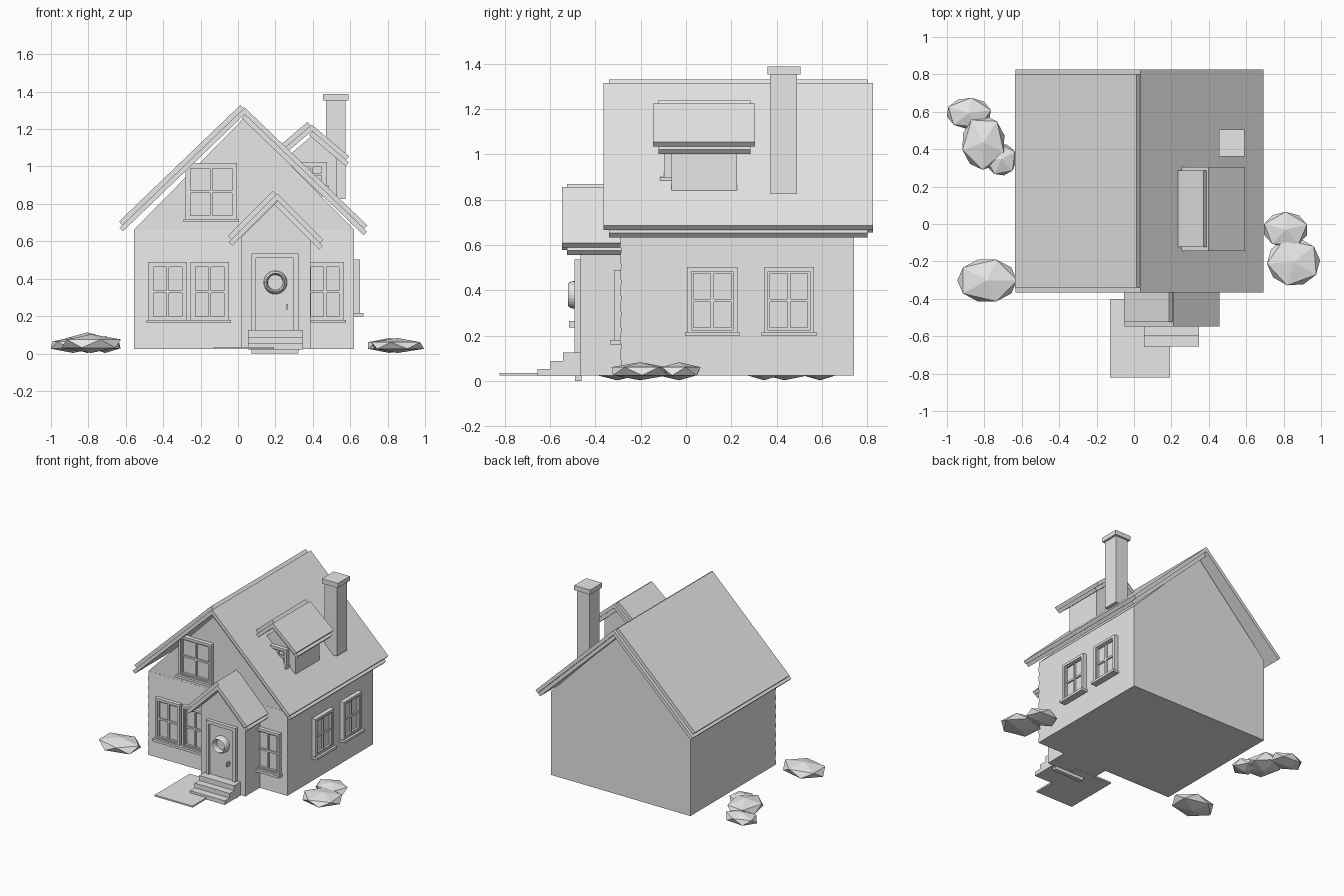
import bpy, bmesh, math
from mathutils import Matrix, Vector

cube = bpy.data.objects.get("Cube")
if cube:
    bpy.data.objects.remove(cube, do_unlink=True)

# One plain clay colour for everything
clay = bpy.data.materials.new("plain_grey")
clay.use_nodes = True
grey = (0.8, 0.8, 0.8, 1)
clay.diffuse_color = grey
clay.node_tree.nodes["Principled BSDF"].inputs["Base Color"].default_value = grey


def finish(name, bm):
    bmesh.ops.recalc_face_normals(bm, faces=bm.faces)
    mesh = bpy.data.meshes.new(name)
    bm.to_mesh(mesh)
    bm.free()
    mesh.materials.append(clay)
    obj = bpy.data.objects.new(name, mesh)
    bpy.context.collection.objects.link(obj)
    return obj


def add_box(bm, x0, x1, y0, y1, z0, z1):
    size = Matrix.Diagonal((x1 - x0, y1 - y0, z1 - z0, 1))
    place = Matrix.Translation(((x0 + x1) / 2, (y0 + y1) / 2, (z0 + z1) / 2))
    bmesh.ops.create_cube(bm, size=1, matrix=place @ size)


def box(name, *bounds):
    bm = bmesh.new()
    add_box(bm, *bounds)
    return finish(name, bm)


def prism(name, profile, y0, y1):
    """Extrude an (x, z) profile from y0 to y1."""
    bm = bmesh.new()
    face = bm.faces.new([bm.verts.new((x, y0, z)) for x, z in profile])
    out = bmesh.ops.extrude_face_region(bm, geom=[face])
    verts = [v for v in out["geom"] if isinstance(v, bmesh.types.BMVert)]
    bmesh.ops.translate(bm, verts=verts, vec=(0, y1 - y0, 0))
    return finish(name, bm)


def gable_walls(name, x0, x1, y0, y1, bottom, eave, apex):
    mid = (x0 + x1) / 2
    prism(name, [(x0, bottom), (x1, bottom), (x1, eave), (mid, apex), (x0, eave)], y0, y1)


def roof(name, cx, eave_x, eave_z, slope, y0, y1, inset0, inset1):
    """Two layered pitches; the narrow layer is on top on one side, below on the other."""
    thick, lip = 0.026, 0.021
    angle = math.atan(slope)
    c, s = math.cos(angle), math.sin(angle)
    narrow, wide = (y0 + inset0, y1 - inset1), (y0, y1)
    half = eave_x - cx
    pitches = (
        ("right", 1, eave_z, (wide, narrow), (cx + 0.01, cx + 0.01)),
        ("left", -1, eave_z + 0.021, (narrow, wide), (cx - 0.015, cx + 0.008)),
    )
    for label, side, z, spans, ends in pitches:
        up, down = Vector((-side * c, s)), Vector((-side * s, -c))
        corner = Vector((cx + side * half, z))
        for layer, span, end in zip(("upper", "lower"), spans, ends):
            top = corner + up * (abs(end - corner.x) / c)
            quad = [corner, top, top + down * thick, corner + down * thick]
            prism(f"{name}_{label}_{layer}", quad, *span)
            corner = corner + down * thick - up * lip


def window(name, u0, u1, z0, z1, wall, facing="front", sill=True):
    """Framed four-pane window with a sill, on the front or on the +x side wall."""
    bm = bmesh.new()

    def bar(a, b, depth, low, high):
        if facing == "front":
            add_box(bm, a, b, wall - depth, wall + 0.01, low, high)
        else:
            add_box(bm, wall - 0.01, wall + depth, a, b, low, high)

    w = 0.019
    mid, zm = (u0 + u1) / 2, (z0 + z1) / 2
    # outer casing, then the thinner sash inside it
    for inset, width, depth in ((0, w, 0.032), (w, 0.009, 0.024)):
        a, b, low, high = u0 + inset, u1 - inset, z0 + inset, z1 - inset
        bar(a, a + width, depth, low, high)
        bar(b - width, b, depth, low, high)
        bar(a + width, b - width, depth, low, low + width)
        bar(a + width, b - width, depth, high - width, high)
    # glazing bars and glass
    bar(mid - 0.007, mid + 0.007, 0.02, z0 + w, z1 - w)
    bar(u0 + w, u1 - w, 0.019, zm - 0.007, zm + 0.007)
    bar(u0 + w, u1 - w, 0.008, z0 + w, z1 - w)
    if sill:
        bar(u0 - 0.01, u1 + 0.01, 0.05, z0 - 0.008, z0 + 0.01)
    return finish(name, bm)


# House body
gable_walls("house_walls", -0.555, 0.62, -0.285, 0.74, 0.025, 0.663, 1.26)
roof("main_roof", 0.028, 0.692, 0.685, 0.96, -0.365, 0.825, 0.025, 0.025)

# Clapboards across the lower front wall
bm = bmesh.new()
rows = 9
step = (0.66 - 0.025) / rows
for i in range(rows):
    z = 0.025 + i * step
    ring = [(-0.284, z), (-0.291, z), (-0.286, z + step), (-0.284, z + step)]
    ends = [[bm.verts.new((x, y, h)) for y, h in ring] for x in (-0.555, 0.62)]
    bm.faces.new(ends[0])
    bm.faces.new(ends[1])
    for j in range(4):
        k = (j + 1) % 4
        bm.faces.new((ends[0][j], ends[0][k], ends[1][k], ends[1][j]))
finish("front_clapboards", bm)

# Porch
gable_walls("porch_walls", 0.015, 0.388, -0.465, -0.25, 0.025, 0.62, 0.805)
roof("porch_roof", 0.202, 0.457, 0.608, 1.0, -0.548, -0.25, 0.023, 0)

# Dormer
gable_walls("dormer_walls", 0.25, 0.53, -0.065, 0.225, 0.84, 1.04, 1.16)
roof("dormer_roof", 0.387, 0.594, 1.054, 0.85, -0.145, 0.305, 0.023, 0.02)
window("dormer_window", 0.315, 0.475, 0.89, 1.025, -0.065)

# Chimney
box("chimney_stack", 0.47, 0.575, 0.37, 0.49, 0.825, 1.36)
box("chimney_cap", 0.455, 0.59, 0.36, 0.505, 1.353, 1.388)

# Windows
window("front_window_left", -0.48, -0.272, 0.17, 0.49, -0.285)
window("front_window_middle", -0.255, -0.048, 0.17, 0.49, -0.285)
window("front_window_right", 0.362, 0.568, 0.17, 0.49, -0.285)
window("gable_window", -0.282, -0.005, 0.71, 1.018, -0.285)
for i, y in enumerate((0.005, 0.343)):
    window(f"side_window_{i + 1}", y, y + 0.222, 0.207, 0.503, 0.62, "side")

# Door with casing, round light and handle
box("door_panel", 0.095, 0.3, -0.478, -0.46, 0.12, 0.51)
for label, x0, x1, z0, z1 in (("left", 0.073, 0.097, 0.12, 0.535),
                              ("right", 0.298, 0.323, 0.12, 0.535),
                              ("top", 0.097, 0.298, 0.51, 0.535)):
    box(f"door_casing_{label}", x0, x1, -0.492, -0.46, z0, z1)
box("door_threshold", 0.073, 0.323, -0.49, -0.46, 0.0, 0.03)
box("door_handle", 0.259, 0.268, -0.515, -0.478, 0.235, 0.265)

# Ring around the door's round light, spun from a small section
bm = bmesh.new()
section = [(0.04, 0), (0.043, -0.032), (0.05, -0.042), (0.058, -0.032), (0.063, 0)]
verts = [bm.verts.new((r, y, 0)) for r, y in section]
edges = [bm.edges.new(pair) for pair in zip(verts, verts[1:])]
bmesh.ops.spin(bm, geom=verts + edges, cent=(0, 0, 0), axis=(0, 1, 0),
               angle=math.tau, steps=24, use_merge=True)
bmesh.ops.remove_doubles(bm, verts=bm.verts, dist=0.0005)
finish("door_ring", bm).location = (0.2, -0.478, 0.38)
bpy.ops.mesh.primitive_cylinder_add(vertices=24, radius=0.042, depth=0.008,
                                    location=(0.2, -0.48, 0.38),
                                    rotation=(math.pi / 2, 0, 0))
bpy.context.object.name = "door_glass"
bpy.context.object.data.materials.append(clay)

# Front steps and path
for i, (front, top) in enumerate(((-0.655, 0.053), (-0.598, 0.088), (-0.543, 0.125))):
    box(f"step_{i + 1}", 0.053, 0.347, front, -0.46, 0.022, top)
box("garden_path", -0.127, 0.192, -0.822, -0.4, 0.024, 0.036)

# Low faceted shrubs: x, y, half width, half depth, top, turn
shrubs = (
    (-0.883, 0.592, 0.118, 0.083, 0.085, 0.2), (-0.805, 0.435, 0.112, 0.145, 0.11, 0.9),
    (-0.71, 0.345, 0.082, 0.085, 0.09, 0.5), (-0.785, -0.302, 0.16, 0.112, 0.1, 0.0),
    (0.81, -0.03, 0.115, 0.095, 0.08, 0.3), (0.853, -0.203, 0.142, 0.125, 0.08, 0.7),
)
for i, (x, y, rx, ry, top, turn) in enumerate(shrubs):
    bm = bmesh.new()
    bmesh.ops.create_icosphere(bm, subdivisions=1, radius=1,
                               matrix=Matrix.Rotation(turn, 4, "Z"))
    # normalise to the exact half sizes
    for axis, half in enumerate((rx, ry, top / 2)):
        reach = max(abs(v.co[axis]) for v in bm.verts)
        for v in bm.verts:
            v.co[axis] *= half / reach
    finish(f"shrub_{i + 1}", bm).location = (x, y, top / 2 + 0.003)
